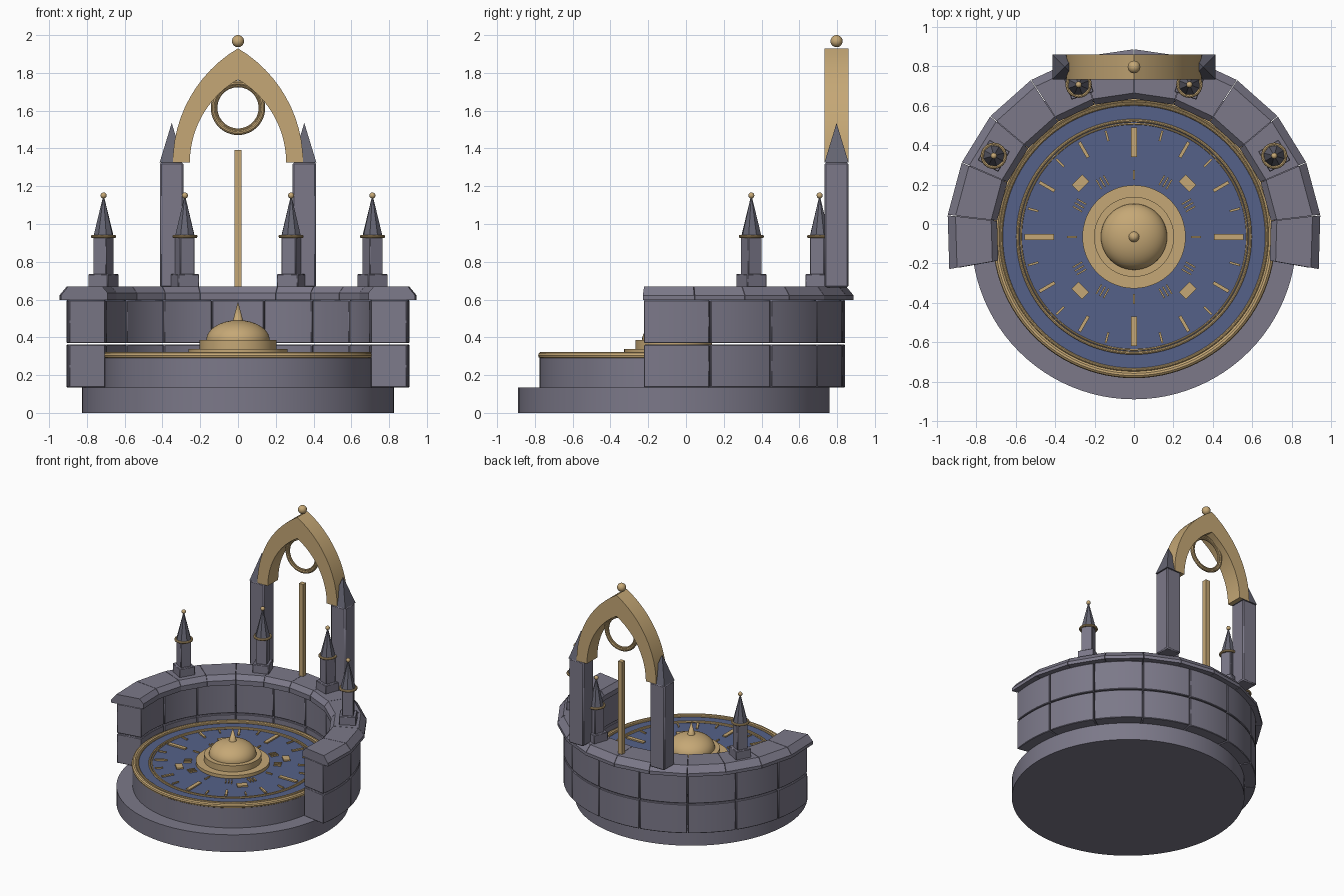
import bpy, bmesh
from math import sin, cos, pi, radians, sqrt, atan2
from mathutils import Matrix, Vector

if "Cube" in bpy.data.objects:
    bpy.data.objects.remove(bpy.data.objects["Cube"])

CY = -0.065          # centre of the round plan
AY = 0.797           # plane of the arch


def material(name, rgb):
    m = bpy.data.materials.new(name)
    m.diffuse_color = (*rgb, 1)
    m.use_nodes = True
    m.node_tree.nodes["Principled BSDF"].inputs["Base Color"].default_value = m.diffuse_color
    return m


STONE = material("stone", (0.20, 0.19, 0.25))
DARK = material("dark_stone", (0.13, 0.13, 0.17))
GOLD = material("gold", (0.56, 0.39, 0.18))
BLUE = material("blue", (0.09, 0.12, 0.25))


def finish(name, bm, mat, bevel=0):
    bmesh.ops.recalc_face_normals(bm, faces=bm.faces)
    me = bpy.data.meshes.new(name)
    bm.to_mesh(me)
    bm.free()
    me.materials.append(mat)
    ob = bpy.data.objects.new(name, me)
    bpy.context.collection.objects.link(ob)
    bpy.ops.object.select_all(action='DESELECT')
    ob.select_set(True)
    bpy.context.view_layer.objects.active = ob
    bpy.ops.object.shade_smooth_by_angle(angle=radians(30))
    if bevel:
        b = ob.modifiers.new("bevel", 'BEVEL')
        b.width, b.segments = bevel, 1
    return ob


def box(bm, size, loc, rot=0):
    m = Matrix.Translation(loc) @ Matrix.Rotation(rot, 4, 'Z') @ Matrix.Diagonal((*size, 1))
    bmesh.ops.create_cube(bm, size=1, matrix=m)


def cone(bm, r1, r2, z0, z1, x=0, y=CY, n=64, rot=0):
    m = Matrix.Translation((x, y, (z0 + z1) / 2)) @ Matrix.Rotation(rot, 4, 'Z')
    bmesh.ops.create_cone(bm, cap_ends=True, segments=n, radius1=r1, radius2=r2,
                          depth=z1 - z0, matrix=m)


def ball(bm, r, loc, squash=1, u=24, v=16):
    m = Matrix.Translation(loc) @ Matrix.Diagonal((1, 1, squash, 1))
    bmesh.ops.create_uvsphere(bm, u_segments=u, v_segments=v, radius=r, matrix=m)


def sweep(bm, profile, a0, a1, n, loc=(0, CY, 0), tilt=0):
    """Turn a closed (radius, z) profile about an axis; capped unless a full turn."""
    full = abs(a1 - a0 - 360) < 1e-6
    m = Matrix.Translation(loc) @ Matrix.Rotation(tilt, 4, 'X')
    rows = []
    for i in range(n if full else n + 1):
        a = radians(a0 + (a1 - a0) * i / n)
        rows.append([bm.verts.new(m @ Vector((r * cos(a), r * sin(a), z))) for r, z in profile])
    k = len(profile)
    for i in range(n):
        p, q = rows[i], rows[(i + 1) % len(rows)]
        for j in range(k):
            bm.faces.new((p[j], p[(j + 1) % k], q[(j + 1) % k], q[j]))
    if not full:
        bm.faces.new(rows[0])
        bm.faces.new(rows[-1])


def ring(bm, major, minor, loc, tilt=0, n=64, k=10):
    prof = [(major + minor * cos(2 * pi * i / k), minor * sin(2 * pi * i / k)) for i in range(k)]
    sweep(bm, prof, 0, 360, n, loc, tilt)


def polar(r, deg, z):
    return (r * cos(radians(deg)), CY + r * sin(radians(deg)), z)


# round plinth, drum and dial
bm = bmesh.new()
cone(bm, 0.825, 0.825, 0, 0.135, n=96)
finish("plinth", bm, STONE)
bm = bmesh.new()
cone(bm, 0.71, 0.71, 0.135, 0.30, n=96)
finish("drum", bm, STONE)
bm = bmesh.new()
cone(bm, 0.69, 0.69, 0.29, 0.312, n=96)
finish("dial", bm, BLUE)

# gold dial rims
bm = bmesh.new()
ring(bm, 0.699, 0.019, (0, CY, 0.305), n=96)
ring(bm, 0.675, 0.009, (0, CY, 0.314), n=96)
finish("dial_rim", bm, GOLD)
bm = bmesh.new()
ring(bm, 0.590, 0.008, (0, CY, 0.314), n=96, k=8)
ring(bm, 0.574, 0.005, (0, CY, 0.313), n=96, k=8)
finish("dial_inner_rim", bm, GOLD)

# dial marks
bm = bmesh.new()
for d in range(0, 360, 15):
    if d % 90 == 0:
        r, l, w = 0.48, 0.15, 0.03
    elif d % 30 == 0:
        r, l, w = 0.51, 0.09, 0.017
    else:
        r, l, w = 0.53, 0.055, 0.011
    box(bm, (l, w, 0.012), polar(r, d, 0.316), radians(d))
    if d % 90 == 0:
        box(bm, (0.05, 0.01, 0.012), polar(0.315, d, 0.316), radians(d))
    elif d % 30 == 0:
        for s in (-1, 0, 1):
            box(bm, (0.055, 0.008, 0.012), polar(0.32, d + s * 3.8, 0.316), radians(d))
    elif d % 90 == 45:
        box(bm, (0.05, 0.075, 0.014), polar(0.385, d, 0.316), radians(d))
finish("dial_marks", bm, GOLD)

# stepped centre with dome and spike
bm = bmesh.new()
cone(bm, 0.262, 0.262, 0.305, 0.337)
cone(bm, 0.203, 0.203, 0.335, 0.385)
finish("centre_steps", bm, GOLD)
bm = bmesh.new()
ball(bm, 0.168, (0, CY, 0.385), 0.63, 48, 24)
finish("centre_dome", bm, GOLD)
bm = bmesh.new()
cone(bm, 0.03, 0, 0.478, 0.59, n=12)
finish("centre_spike", bm, GOLD)

# curved wall in two courses of nine blocks
bm = bmesh.new()
step = 200 / 9
for z0, z1 in ((0.135, 0.361), (0.369, 0.597)):
    for i in range(9):
        a = -10 + i * step
        sweep(bm, [(0.715, z0), (0.908, z0), (0.908, z1), (0.715, z1)],
              a + (0.2 if i else 0), a + step - (0.2 if i < 8 else 0), 6)
finish("wall_blocks", bm, STONE, 0.004)

# coping of twelve straight stones
bm = bmesh.new()
prof = [(0.70, 0.597), (0.70, 0.635), (0.73, 0.67), (0.912, 0.67), (0.952, 0.622), (0.952, 0.597)]
for i in range(12):
    a = -10 + i * 200 / 12
    sweep(bm, prof, a + 0.1, a + 200 / 12 - 0.1, 1)
finish("coping", bm, STONE)

# four small turrets on the wall
shafts, spires, trims = bmesh.new(), bmesh.new(), bmesh.new()
for d in (30, 70, 110, 150):
    x, y, _ = polar(0.822, d, 0)
    a = radians(d)
    box(shafts, (0.12, 0.12, 0.07), (x, y, 0.70), a)
    box(shafts, (0.082, 0.082, 0.205), (x, y, 0.833), a)
    cone(spires, 0.056, 0.004, 0.932, 1.14, x, y, 8, a)
    ring(trims, 0.058, 0.009, (x, y, 0.934), n=24, k=8)
    ball(trims, 0.016, (x, y, 1.151), 1, 12, 8)
finish("turret_shafts", shafts, STONE, 0.004)
finish("turret_spires", spires, DARK)
finish("turret_trims", trims, GOLD)

# arch piers and their pyramid caps
piers, caps = bmesh.new(), bmesh.new()
for s in (-1, 1):
    box(piers, (0.126, 0.126, 0.66), (s * 0.351, AY, 0.995))
    cone(caps, 0.0905, 0, 1.325, 1.535, s * 0.351, AY, 4, pi / 4)
finish("arch_piers", piers, STONE, 0.008)
finish("pier_caps", caps, DARK)


# pointed arch
def half_arc(half, z0, z1, n=12):
    h = z1 - z0
    c = (h * h - half * half) / (2 * half)
    r = c + half
    end = atan2(h, c)
    return [(r * cos(end * i / n) - c, z0 + r * sin(end * i / n)) for i in range(n + 1)]


outer, inner = half_arc(0.345, 1.325, 1.93), half_arc(0.255, 1.325, 1.765)
outer += [(-x, z) for x, z in outer[-2::-1]]
inner += [(-x, z) for x, z in inner[-2::-1]]
bm = bmesh.new()
rows = [[bm.verts.new((x, AY + dy, z)) for (x, z), dy in
         ((o, -0.064), (o, 0.064), (i, 0.064), (i, -0.064))] for o, i in zip(outer, inner)]
for p, q in zip(rows, rows[1:]):
    for j in range(4):
        bm.faces.new((p[j], p[(j + 1) % 4], q[(j + 1) % 4], q[j]))
bm.faces.new(rows[0])
bm.faces.new(rows[-1])
finish("pointed_arch", bm, GOLD)

# arch finial, hanging ring and upright rod
bm = bmesh.new()
ball(bm, 0.032, (0, AY, 1.968))
finish("arch_finial", bm, GOLD)
bm = bmesh.new()
ring(bm, 0.131, 0.013, (0, AY, 1.615), pi / 2, 48)
ring(bm, 0.117, 0.008, (0, AY, 1.615), pi / 2, 48)
finish("hanging_ring", bm, GOLD)
bm = bmesh.new()
box(bm, (0.036, 0.036, 0.73), (0, AY, 1.027))
finish("upright_rod", bm, GOLD)
